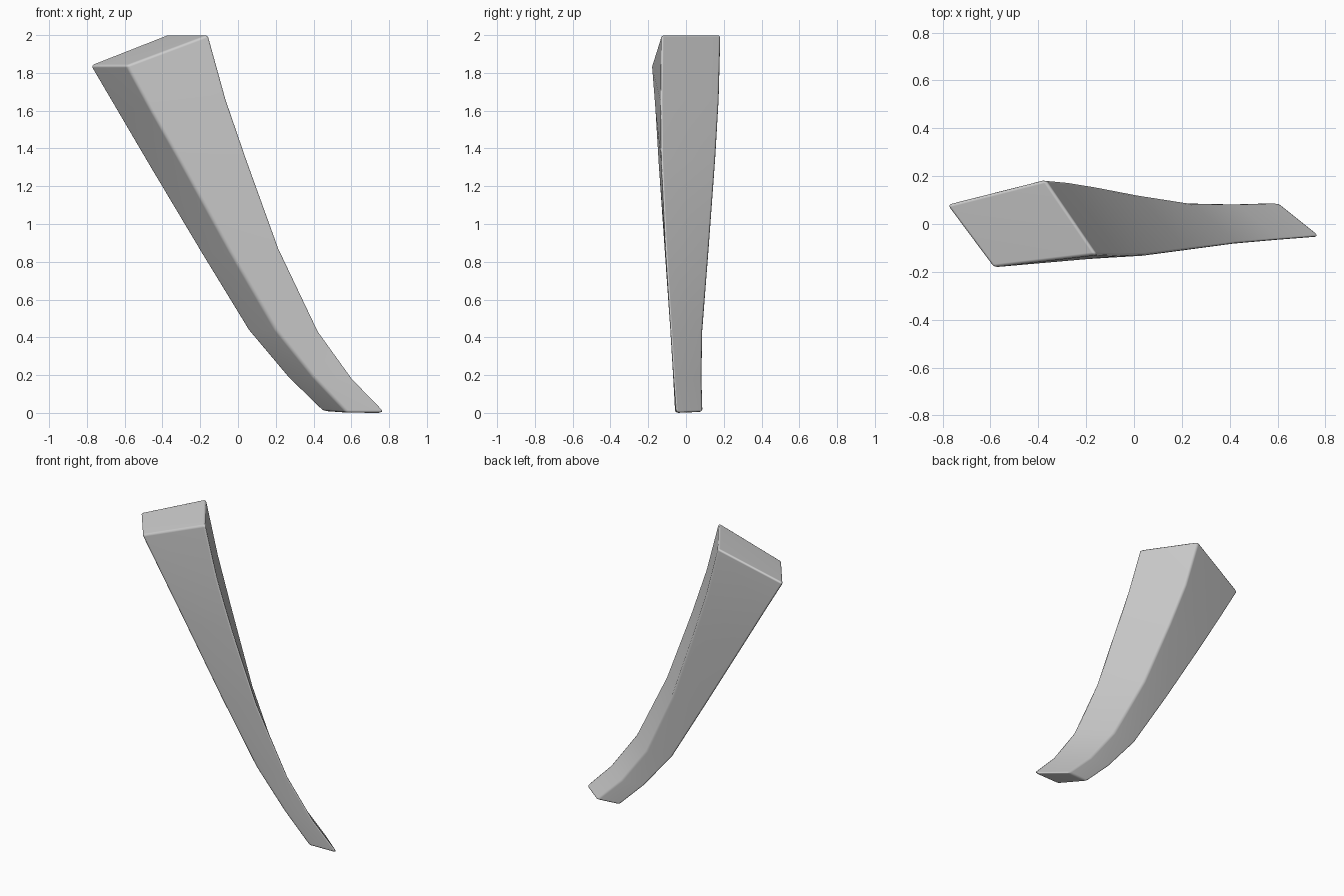
import bpy, bmesh

if "Cube" in bpy.data.objects:
    bpy.data.objects.remove(bpy.data.objects["Cube"])

# Four corner rails of the curved leg, top to bottom
left_back = [(-.785, .08, 1.84), (-.65, .088, 1.61), (-.48, .09, 1.32), (-.20, .085, .85),
             (.05, .07, .44), (.26, .07, .19), (.445, .075, .01)]
left_front = [(-.59, -.182, 1.84), (-.465, -.163, 1.61), (-.30, -.145, 1.32), (-.04, -.112, .85),
              (.20, -.083, .44), (.40, -.068, .19), (.58, -.058, 0)]
right_front = [(-.155, -.13, 2.003), (-.06, -.135, 1.66), (.05, -.132, 1.34), (.22, -.11, .87),
               (.43, -.082, .43), (.61, -.066, .18), (.785, -.052, 0)]
right_back = [(-.37, .185, 2.003), (-.275, .176, 1.66), (-.16, .157, 1.34), (.02, .122, .87),
              (.24, .087, .43), (.43, .083, .18), (.61, .088, .005)]

# Skin the rails into a closed, four-sided bar
bm = bmesh.new()
rings = [[bm.verts.new(p) for p in ring]
         for ring in zip(left_back, left_front, right_front, right_back)]
for upper, lower in zip(rings, rings[1:]):
    for i in range(4):
        j = (i + 1) % 4
        bm.faces.new((upper[i], lower[i], lower[j], upper[j]))
bm.faces.new(rings[0])
bm.faces.new(rings[-1][::-1])
bmesh.ops.recalc_face_normals(bm, faces=bm.faces)

mesh = bpy.data.meshes.new("curved_leg")
bm.to_mesh(mesh)
bm.free()
leg = bpy.data.objects.new("curved_leg", mesh)
bpy.context.collection.objects.link(leg)

# Softened corners with smooth shading
bevel = leg.modifiers.new("soft_edges", 'BEVEL')
bevel.width = 0.014
bevel.segments = 2
bevel.limit_method = 'ANGLE'
bevel.angle_limit = 0.6
for face in mesh.polygons:
    face.use_smooth = True
leg.modifiers.new("even_shading", 'WEIGHTED_NORMAL')
